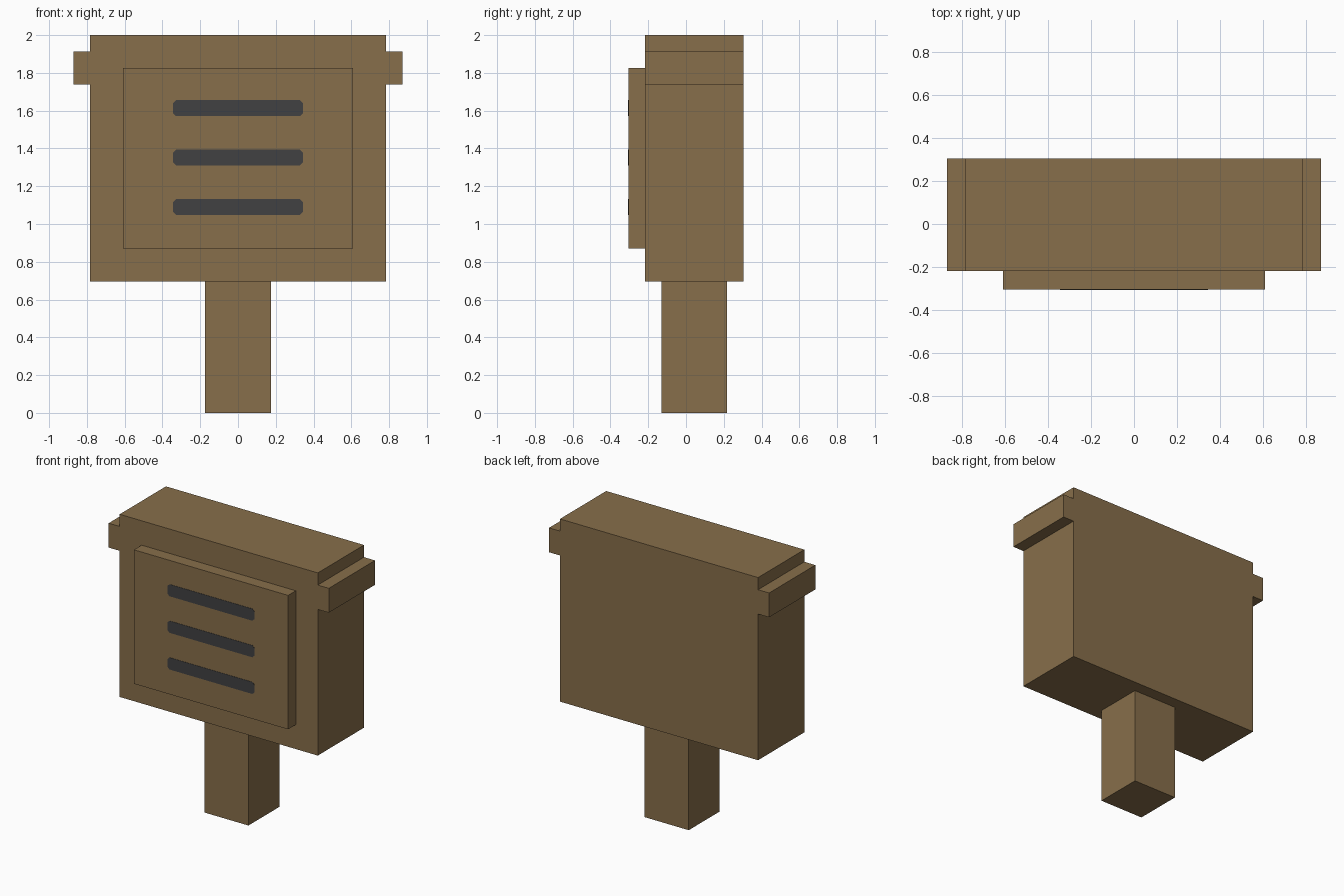
import bpy, bmesh

if "Cube" in bpy.data.objects:
    bpy.data.objects.remove(bpy.data.objects["Cube"], do_unlink=True)

U = 2 / 23  # module: every part sits on this grid


def material(name, rgb):
    mat = bpy.data.materials.new(name)
    mat.use_nodes = True
    mat.diffuse_color = (*rgb, 1)
    mat.node_tree.nodes["Principled BSDF"].inputs["Base Color"].default_value = (*rgb, 1)
    return mat


wood = material("brown wood", (0.242, 0.156, 0.069))
dark = material("dark grey", (0.053, 0.053, 0.055))


def extrude_profile(name, profile, y0, y1, mat):
    """Solid made from an (x, z) outline running from y0 back to y1."""
    bm = bmesh.new()
    face = bm.faces.new([bm.verts.new((x, y0, z)) for x, z in profile])
    ext = bmesh.ops.extrude_face_region(bm, geom=[face])
    verts = [v for v in ext["geom"] if isinstance(v, bmesh.types.BMVert)]
    bmesh.ops.translate(bm, verts=verts, vec=(0, y1 - y0, 0))
    bmesh.ops.recalc_face_normals(bm, faces=bm.faces)
    mesh = bpy.data.meshes.new(name)
    bm.to_mesh(mesh)
    bm.free()
    mesh.materials.append(mat)
    obj = bpy.data.objects.new(name, mesh)
    bpy.context.scene.collection.objects.link(obj)
    return obj


def mirrored(half):
    """Close a right-hand outline (bottom to top) with its mirror image."""
    return half + [(-x, z) for x, z in reversed(half)]


# Square post
extrude_profile("post", mirrored([(2 * U, 0), (2 * U, 8 * U)]), -1.5 * U, 2.5 * U, wood)

# Body with a side lug near the top on each side
body = [(9, 8), (9, 20), (10, 20), (10, 22), (9, 22), (9, 23)]
extrude_profile("body", mirrored([(x * U, z * U) for x, z in body]), -2.5 * U, 3.5 * U, wood)

# Raised front panel
extrude_profile("front_panel", mirrored([(7 * U, 10 * U), (7 * U, 21 * U)]),
                -3.5 * U, -2.5 * U, wood)

# Three dark slots with clipped corners
w, h, c = 0.343, 0.0425, 0.015
for i, z in enumerate((1.09, 1.352, 1.613)):
    half = [(w - c, z - h), (w, z - h + c), (w, z + h - c), (w - c, z + h)]
    extrude_profile(f"slot_{i + 1}", mirrored(half), -3.5 * U - 0.002, -3.5 * U + 0.002, dark)
